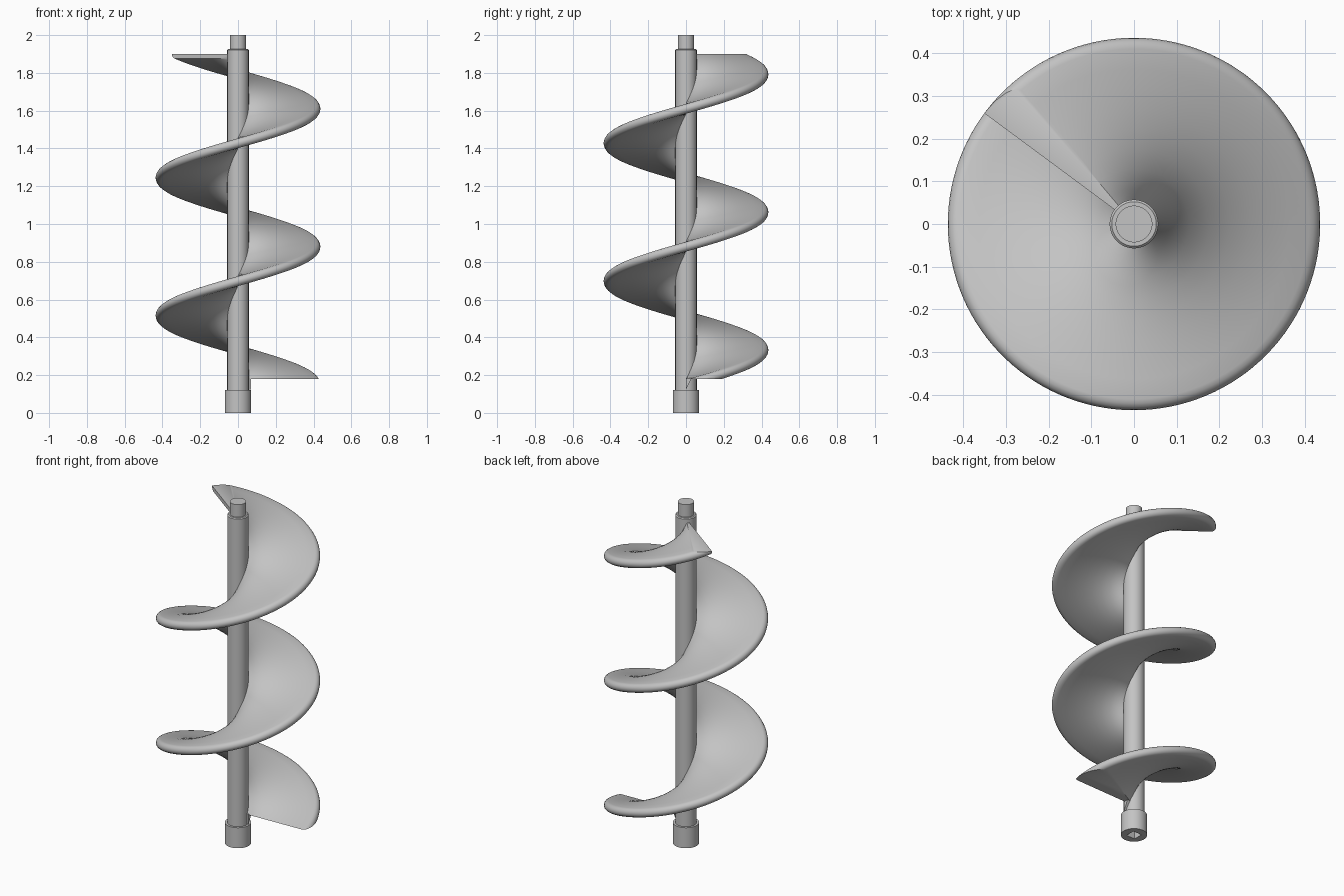
import bpy, bmesh
from math import sin, cos, pi, radians
from mathutils import Vector

if "Cube" in bpy.data.objects:
    bpy.data.objects.remove(bpy.data.objects["Cube"], do_unlink=True)

steel = bpy.data.materials.new("grey steel")
steel.use_nodes = True
grey = (0.55, 0.55, 0.55, 1)
steel.diffuse_color = grey
steel.node_tree.nodes["Principled BSDF"].inputs["Base Color"].default_value = grey


def add_object(name, bm):
    bmesh.ops.recalc_face_normals(bm, faces=bm.faces[:])
    mesh = bpy.data.meshes.new(name)
    bm.to_mesh(mesh)
    bm.free()
    obj = bpy.data.objects.new(name, mesh)
    bpy.context.collection.objects.link(obj)
    mesh.materials.append(steel)
    return obj


def smooth(obj):
    bpy.ops.object.select_all(action="DESELECT")
    obj.select_set(True)
    bpy.context.view_layer.objects.active = obj
    bpy.ops.object.shade_smooth_by_angle(angle=radians(35))


def lathe(name, profile, segments=64):
    """Revolve (radius, z) points around the z axis."""
    bm = bmesh.new()
    verts = [bm.verts.new((r, 0, z)) for r, z in profile]
    edges = [bm.edges.new(pair) for pair in zip(verts, verts[1:])]
    bmesh.ops.spin(bm, geom=verts + edges, cent=(0, 0, 0), axis=(0, 0, 1),
                   angle=2 * pi, steps=segments, use_merge=True)
    bmesh.ops.remove_doubles(bm, verts=bm.verts[:], dist=1e-5)
    return add_object(name, bm)


# Stepped central shaft
smooth(lathe("shaft", [(0, 0.11), (0.057, 0.11), (0.057, 1.922), (0.052, 1.927),
                       (0.043, 1.927), (0.043, 2), (0, 2)]))

# Bottom collar with a square drive socket
collar = lathe("collar", [(0, 0), (0.07, 0), (0.07, 0.12), (0, 0.12)])
bpy.ops.mesh.primitive_cube_add(size=1)
cutter = bpy.context.object
cutter.name = "socket_cutter"
cutter.scale = (0.056, 0.056, 0.18)
cutter.hide_render = True
cut = collar.modifiers.new("socket", "BOOLEAN")
cut.operation, cut.solver, cut.object = "DIFFERENCE", "EXACT", cutter
bpy.ops.object.select_all(action="DESELECT")
collar.select_set(True)
bpy.context.view_layer.objects.active = collar
bpy.ops.object.modifier_apply(modifier="socket")
bpy.data.objects.remove(cutter, do_unlink=True)
smooth(collar)

# Helical flight: a flat bar with a rounded rim, swept upward around the shaft
PITCH, BASE, HALF, RIM = 0.73, 0.15, 0.026, 0.41
steps = 8
radii = [0.035 + (RIM - 0.035) * i / steps for i in range(steps)]
section = [(r, -HALF) for r in radii]
for i in range(9):
    a = -pi / 2 + pi * i / 8
    section.append((RIM + 0.026 * cos(a), HALF * sin(a)))
section += [(r, HALF) for r in reversed(radii)]

bm = bmesh.new()
start, end, count = radians(-2), radians(720 + 143.5), 300
rings = []
for k in range(count + 1):
    t = start + (end - start) * k / count
    z = BASE + PITCH * t / (2 * pi)
    rings.append([bm.verts.new((r * cos(t), r * sin(t), z + dz)) for r, dz in section])
n = len(section)
for lower, upper in zip(rings, rings[1:]):
    for i in range(n):
        j = (i + 1) % n
        bm.faces.new((lower[i], lower[j], upper[j], upper[i]))
bm.faces.new(rings[0])
bm.faces.new(rings[-1])

# Trim both ends of the flight level
for height, direction in ((0.18, -1), (1.9, 1)):
    bmesh.ops.bisect_plane(bm, geom=bm.verts[:] + bm.edges[:] + bm.faces[:],
                           plane_co=(0, 0, height), plane_no=(0, 0, direction),
                           clear_outer=True)
    bmesh.ops.holes_fill(bm, edges=[e for e in bm.edges if e.is_boundary], sides=0)
smooth(add_object("helical_flight", bm))

# Small tail of the flight running down to the collar
bm = bmesh.new()
triangle = [(0, 0.125), (0.03, 0.185), (0, 0.185)]
face = bm.faces.new([bm.verts.new((0.045, y, z)) for y, z in triangle])
side = bmesh.ops.extrude_face_region(bm, geom=[face])
bmesh.ops.translate(bm, vec=Vector((0.023, 0, 0)),
                    verts=[g for g in side["geom"] if isinstance(g, bmesh.types.BMVert)])
add_object("flight_tail", bm)
